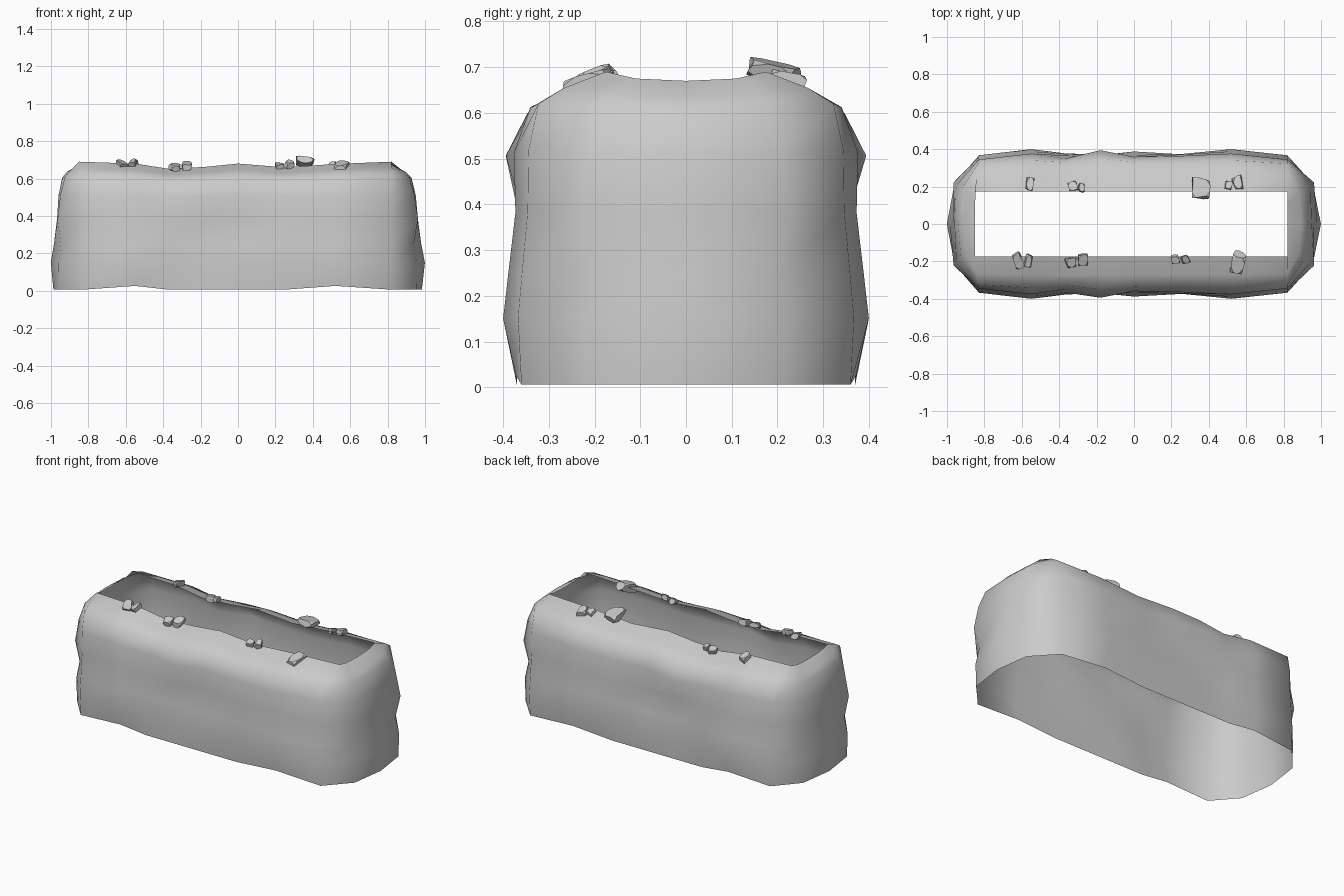
import bpy, bmesh, random
from mathutils import Vector, Matrix

random.seed(4)

# Side columns: x, outer half depth, rim height, bulge low (z .15), dent mid (z .37), bulge high (z .5)
SIDE = [(-0.83, 0.36, 0.690, 0.00, -0.01, -0.01), (-0.55, 0.372, 0.680, 0.02, 0.005, 0.01),
        (-0.37, 0.370, 0.652, 0.00, 0.00, -0.015), (-0.18, 0.370, 0.662, -0.01, -0.01, 0.03),
        (0.00, 0.370, 0.680, 0.01, -0.02, -0.005), (0.25, 0.370, 0.660, -0.005, 0.005, 0.00),
        (0.52, 0.372, 0.678, 0.02, 0.005, 0.01), (0.82, 0.36, 0.690, 0.00, -0.01, -0.01)]
# Levels: z, blend from rim to outline on the long sides, on the end middles, on the end corners
LEVELS = [(0.006, 1.0, 1.0, 1.0), (0.15, 1.04, 1.1, 1.02), (0.25, 1.02, 0.98, 0.90),
          (0.38, 0.98, 0.86, 1.07), (0.51, 0.97, 0.80, 0.93), (0.605, 0.82, 0.66, 0.70),
          (0.637, 0.5, 0.46, 0.46), (0.67, 0.0, 0.0, 0.0)]
RX0, RX1, RY = -0.85, 0.82, 0.175


def columns():
    """Loop of (outer xy, rim xy, rim z, bulges, level blend index)."""
    def side(s, rows):
        return [((x, s * y), (x if abs(x) < 0.8 else (RX0 if x < 0 else RX1), s * RY),
                 z, b, 1) for x, y, z, *b in rows]

    def end(s, order):
        rx, ex = (RX1, 0.983) if s > 0 else (RX0, -0.987)
        return [((ex - s * (0.03 if k else 0), k * 0.215), (rx, k * 0.11),
                 0.675 if k else 0.67, (0, 0, 0), 3 if k else 2) for k in order]
    return side(-1, SIDE) + end(1, (-1, 0, 1)) + side(1, SIDE[::-1]) + end(-1, (1, 0, -1))


# Open stone wall shell
bm = bmesh.new()
rings = []
for i, level in enumerate(LEVELS):
    ring, z = [], level[0]
    for o, r, rz, (lo, mid, hi), kind in columns():
        x, y = (r[k] + (o[k] - r[k]) * level[kind] for k in (0, 1))
        bulge = {1: lo, 2: (lo + mid) / 2, 3: mid, 4: hi, 5: hi * 0.4}.get(i, 0)
        y += bulge * (1 if y > 0 else -1)
        zz = z + (rz - 0.67) * (z / 0.67) ** 3
        if i == 0 and kind == 1 and 0.5 < abs(x) < 0.6:
            zz += 0.02
        ring.append(bm.verts.new((x, y, zz)))
    rings.append(ring)
n = len(rings[0])
for a, b in zip(rings, rings[1:]):
    for k in range(n):
        bm.faces.new((a[k], a[(k + 1) % n], b[(k + 1) % n], b[k])).smooth = True
mesh = bpy.data.meshes.new("stone_wall")
bm.to_mesh(mesh)
bm.free()
bpy.context.collection.objects.link(bpy.data.objects.new("stone_wall", mesh))

# Loose rocks on the rim: centre, size, turn
ROCKS = [(-0.56, 0.21, 0.675, 0.04, 0.07, 0.04, -0.2), (-0.325, 0.20, 0.655, 0.045, 0.05, 0.04, 0.3),
         (-0.28, 0.195, 0.66, 0.03, 0.045, 0.035, 0), (0.355, 0.19, 0.69, 0.09, 0.10, 0.04, 0),
         (0.505, 0.205, 0.67, 0.04, 0.05, 0.035, -0.3), (0.555, 0.22, 0.67, 0.05, 0.07, 0.035, 0.3),
         (-0.62, -0.195, 0.675, 0.045, 0.07, 0.035, 0.4), (-0.565, -0.195, 0.68, 0.035, 0.06, 0.035, -0.2),
         (-0.335, -0.205, 0.66, 0.06, 0.05, 0.035, 0.2), (-0.275, -0.19, 0.668, 0.05, 0.07, 0.035, 0),
         (0.22, -0.19, 0.665, 0.04, 0.04, 0.035, 0.2), (0.275, -0.19, 0.675, 0.04, 0.05, 0.035, 0.3),
         (0.555, -0.21, 0.662, 0.065, 0.11, 0.045, -0.3)]
for i, (x, y, z, sx, sy, sz, turn) in enumerate(ROCKS):
    bm = bmesh.new()
    bmesh.ops.create_cube(bm, size=1)
    for v in bm.verts:
        v.co += Vector([random.uniform(-0.18, 0.12) * (1 if c > 0 else -1) for c in v.co])
    bmesh.ops.bevel(bm, geom=bm.verts[:], offset=0.28, segments=1, affect='VERTICES')
    bm.transform(Matrix.Translation((x, y, z)) @ Matrix.Rotation(turn, 4, 'Z')
                 @ Matrix.Rotation(0.35 if y < 0 else -0.2, 4, 'X')
                 @ Matrix.Diagonal((sx, sy, sz, 1)))
    me = bpy.data.meshes.new(f"rock_{i}")
    bm.to_mesh(me)
    bm.free()
    bpy.context.collection.objects.link(bpy.data.objects.new(f"rock_{i}", me))
